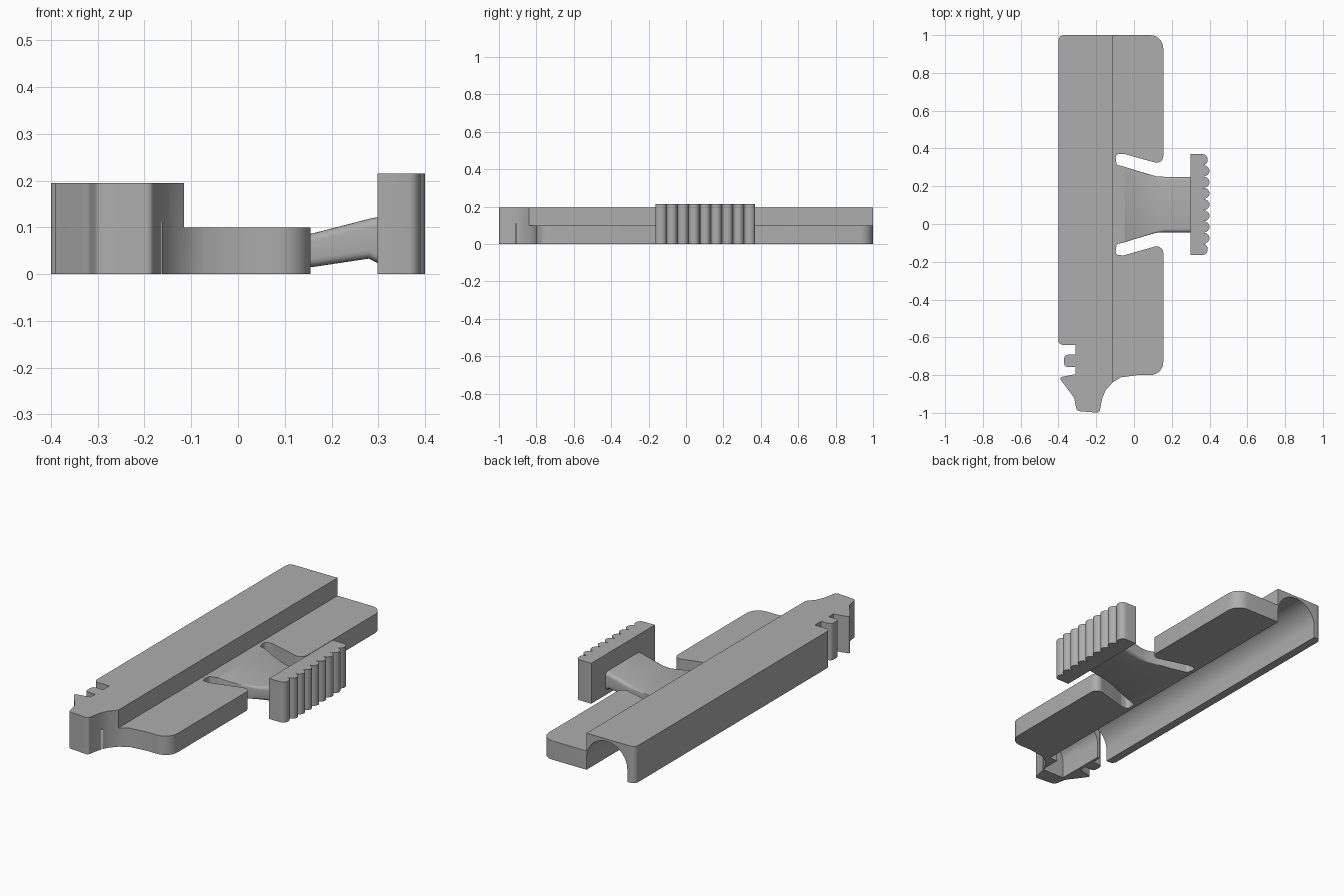
import bpy, bmesh, math
from mathutils import Vector

cube = bpy.data.objects.get("Cube")
if cube:
    bpy.data.objects.remove(cube, do_unlink=True)

grey = bpy.data.materials.new("plain grey")
grey.use_nodes = True
COLOUR = (0.42, 0.42, 0.42, 1)
grey.diffuse_color = COLOUR
grey.node_tree.nodes["Principled BSDF"].inputs["Base Color"].default_value = COLOUR

MID_Y = 0.103      # symmetry line of the thumb grip
STEP_X = -0.115    # side of the tall rail
RAIL_Z, PLATE_Z = 0.195, 0.1


def finish(name, bm):
    bmesh.ops.recalc_face_normals(bm, faces=bm.faces)
    mesh = bpy.data.meshes.new(name)
    bm.to_mesh(mesh)
    bm.free()
    obj = bpy.data.objects.new(name, mesh)
    bpy.context.collection.objects.link(obj)
    mesh.materials.append(grey)
    return obj


def activate(obj):
    bpy.ops.object.select_all(action='DESELECT')
    obj.select_set(True)
    bpy.context.view_layer.objects.active = obj


def smooth(obj):
    activate(obj)
    bpy.ops.object.shade_smooth_by_angle(angle=math.radians(30))


def prism(name, points, direction):
    bm = bmesh.new()
    face = bm.faces.new([bm.verts.new(p) for p in points])
    new = bmesh.ops.extrude_face_region(bm, geom=[face])["geom"]
    verts = [v for v in new if isinstance(v, bmesh.types.BMVert)]
    bmesh.ops.translate(bm, verts=verts, vec=direction)
    return finish(name, bm)


def rounded(corners, steps=7):
    """Outline from (x, y, radius) corners, each rounded by a fillet."""
    out = []
    for i, (x, y, r) in enumerate(corners):
        p = Vector((x, y))
        if r == 0:
            out.append((x, y, 0))
            continue
        a = (Vector(corners[i - 1][:2]) - p).normalized()
        b = (Vector(corners[(i + 1) % len(corners)][:2]) - p).normalized()
        half = a.angle(b) / 2
        centre = p + (a + b).normalized() * (r / math.sin(half))
        start = p + a * (r / math.tan(half)) - centre
        end = p + b * (r / math.tan(half)) - centre
        sweep = start.angle_signed(end)
        for k in range(steps + 1):
            t = -sweep * k / steps
            c, s = math.cos(t), math.sin(t)
            out.append((centre.x + start.x * c - start.y * s,
                        centre.y + start.x * s + start.y * c, 0))
    return out


def cut(obj, cutter):
    mod = obj.modifiers.new("cut", 'BOOLEAN')
    mod.operation, mod.solver, mod.object = 'DIFFERENCE', 'EXACT', cutter
    activate(obj)
    bpy.ops.object.modifier_apply(modifier=mod.name)
    bpy.data.objects.remove(cutter, do_unlink=True)


def arch(x, radius, spring, y0, y1):
    """Round-topped tunnel along y, open below."""
    pts = [(x - radius, y0, -0.1), (x + radius, y0, -0.1)]
    for k in range(25):
        t = math.pi * k / 24
        pts.append((x + radius * math.cos(t), y0, spring + radius * math.sin(t)))
    return prism("tunnel_cutter", pts, (0, y1 - y0, 0))


# Body outline: slot edges are mirrored about the grip line
slot = [(0.155, 0.313, 0.035), (-0.055, 0.372, 0.02), (-0.1, 0.37, 0.02),
        (-0.092, 0.313, 0.015), (-0.05, 0.303, 0)]
mirrored_slot = [(x, 2 * MID_Y - y, r) for x, y, r in reversed(slot)]
hook = [(-0.115, -0.805, 0.06), (-0.175, -0.91, 0.06), (-0.183, -1, 0.015),
        (-0.303, -0.99, 0.02), (-0.317, -0.92, 0.04), (-0.395, -0.815, 0.01),
        (-0.385, -0.81, 0), (-0.31, -0.795, 0), (-0.31, -0.757, 0),
        (-0.37, -0.757, 0.02), (-0.37, -0.692, 0.02), (-0.31, -0.692, 0),
        (-0.31, -0.64, 0), (-0.4, -0.64, 0.025)]
# Concave sweep from plate to nose
sweep = [(0.02, -0.8, 0), (-0.07, -0.812, 0), (-0.115, -0.84, 0),
         (-0.15, -0.88, 0), (-0.169, -0.925, 0)]
outline = ([(-0.4, 1, 0.03), (0.155, 1, 0.07)] + slot + mirrored_slot
           + [(0.155, -0.8, 0.07)] + sweep + hook[2:])
body = prism("body", rounded(outline), (0, 0, RAIL_Z))

# Lower the plate beside the rail
step = [(STEP_X, -2, PLATE_Z), (1, -2, PLATE_Z), (1, 2, PLATE_Z), (STEP_X, 2, PLATE_Z)]
cut(body, prism("step_cutter", step, (0, 0, 1)))

# Hollow under the rail, narrowing at the nose
for tunnel in [(-0.235, 0.12, 0.063, -0.64, 1.2),
               (-0.205, 0.09, 0.085, -0.8, -0.63),
               (-0.228, 0.066, 0.1, -0.912, -0.79)]:
    cut(body, arch(*tunnel))
smooth(body)

# Springy tongue and arm: chamfered sections (x, half width, bottom, top, chamfer)
sections = [(-0.05, 0.2, 0, 0.1, 0.001), (0.0, 0.184, 0.002, 0.088, 0.002),
            (0.06, 0.166, 0.007, 0.08, 0.004), (0.12, 0.149, 0.011, 0.08, 0.01),
            (0.16, 0.147, 0.015, 0.087, 0.018), (0.28, 0.147, 0.033, 0.118, 0.018),
            (0.305, 0.147, 0.02, 0.123, 0.018)]
bm = bmesh.new()
rings = []
for x, w, lo, hi, c in sections:
    ring = []
    for cy, cz, first in [(w - c, hi - c, 0), (c - w, hi - c, 1),
                          (c - w, lo + c, 2), (w - c, lo + c, 3)]:
        for k in range(5):
            t = (first + k / 4) * math.pi / 2
            ring.append(bm.verts.new((x, MID_Y + cy + c * math.cos(t), cz + c * math.sin(t))))
    rings.append(ring)
for a, b in zip(rings, rings[1:]):
    for i in range(len(a)):
        j = (i + 1) % len(a)
        bm.faces.new((a[i], a[j], b[j], b[i]))
bm.faces.new(rings[0])
bm.faces.new(rings[-1])
smooth(finish("spring_arm", bm))

# Thumb grip with a ribbed outer face
RIBS, HALF = 9, 0.267
pitch = 2 * HALF / RIBS
grip = [(0.298, MID_Y + HALF, 0), (0.298, MID_Y - HALF, 0)]
for n in range(RIBS):
    crest = 0.39 if n in (0, RIBS - 1) else 0.4
    for k in range(9):
        if k == 0 and n > 0:
            continue
        t = math.pi * k / 8
        valley = 0.366
        grip.append((valley + (crest - valley) * math.sin(t),
                     MID_Y - HALF + pitch * (n + 0.5 - 0.5 * math.cos(t) ** 1), 0))
smooth(prism("thumb_grip", grip, (0, 0, 0.215)))
